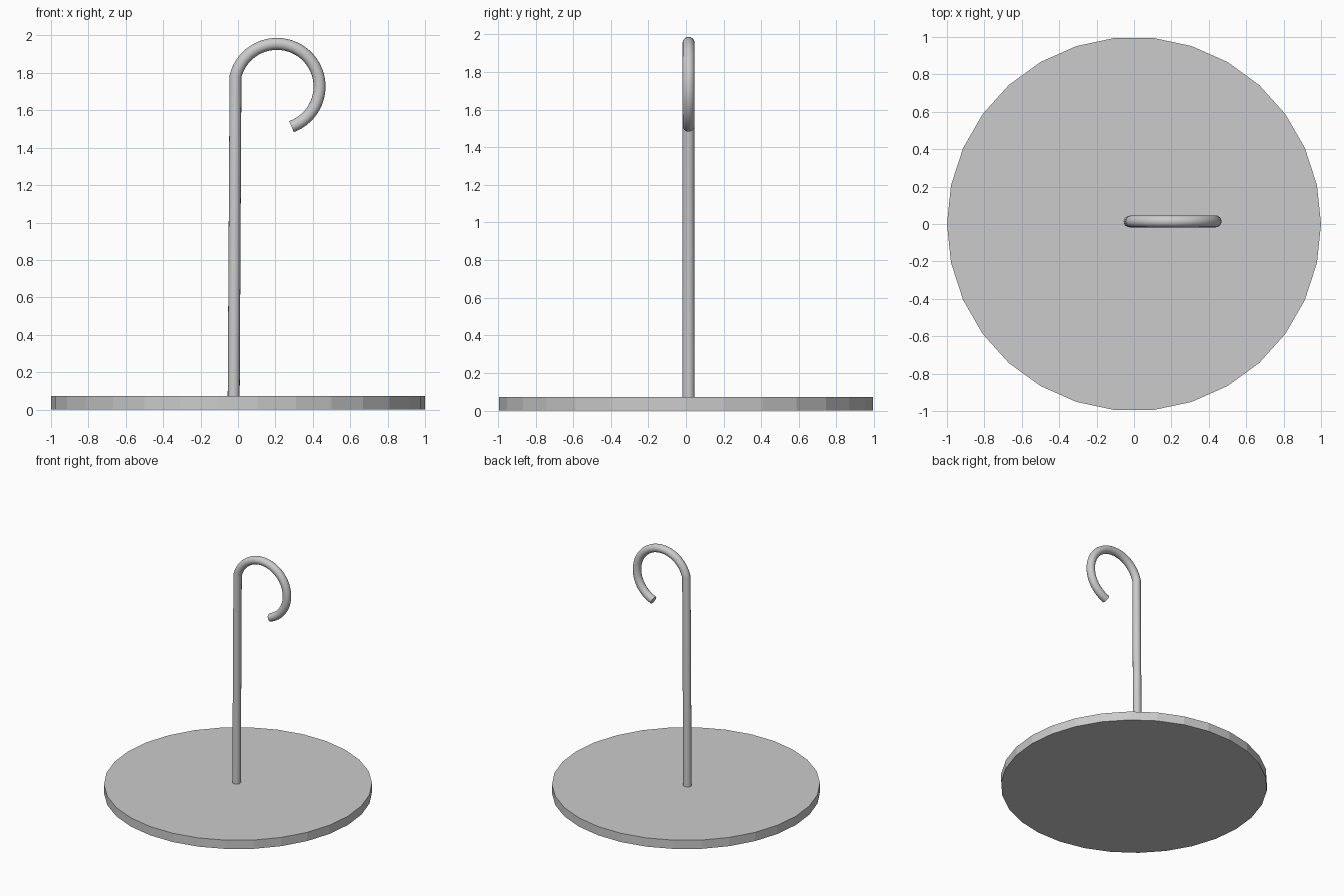
import bpy
from math import cos, sin, radians

if "Cube" in bpy.data.objects:
    bpy.data.objects.remove(bpy.data.objects["Cube"])

# Flat 30-sided base plate
bpy.ops.mesh.primitive_cylinder_add(vertices=30, radius=1, depth=0.072,
                                    location=(0, 0, 0.036), rotation=(0, 0, radians(90)))
bpy.context.object.name = "base_plate"
bpy.ops.object.transform_apply(location=True, rotation=True)

# Path: slightly leaning stem, then an arc curling over to the right
Y = 0.014
CX, CZ, R = 0.208, 1.727, 0.228
START, END, STEPS = 166, -70, 40
path = [(-0.023, Y, 0.065)]
for i in range(STEPS + 1):
    a = radians(START + (END - START) * i / STEPS)
    path.append((CX + R * cos(a), Y, CZ + R * sin(a)))

# Round rod swept along the path
curve = bpy.data.curves.new("hook_rod", 'CURVE')
curve.dimensions = '3D'
curve.bevel_depth = 0.032
curve.bevel_resolution = 6
curve.use_fill_caps = True
spline = curve.splines.new('POLY')
spline.points.add(len(path) - 1)
for point, co in zip(spline.points, path):
    point.co = (*co, 1)
rod = bpy.data.objects.new("hook_rod", curve)
bpy.context.collection.objects.link(rod)

# Mesh with smooth sides and crisp end caps
bpy.ops.object.select_all(action='DESELECT')
rod.select_set(True)
bpy.context.view_layer.objects.active = rod
bpy.ops.object.convert(target='MESH')
bpy.ops.object.shade_smooth_by_angle(angle=radians(40))
